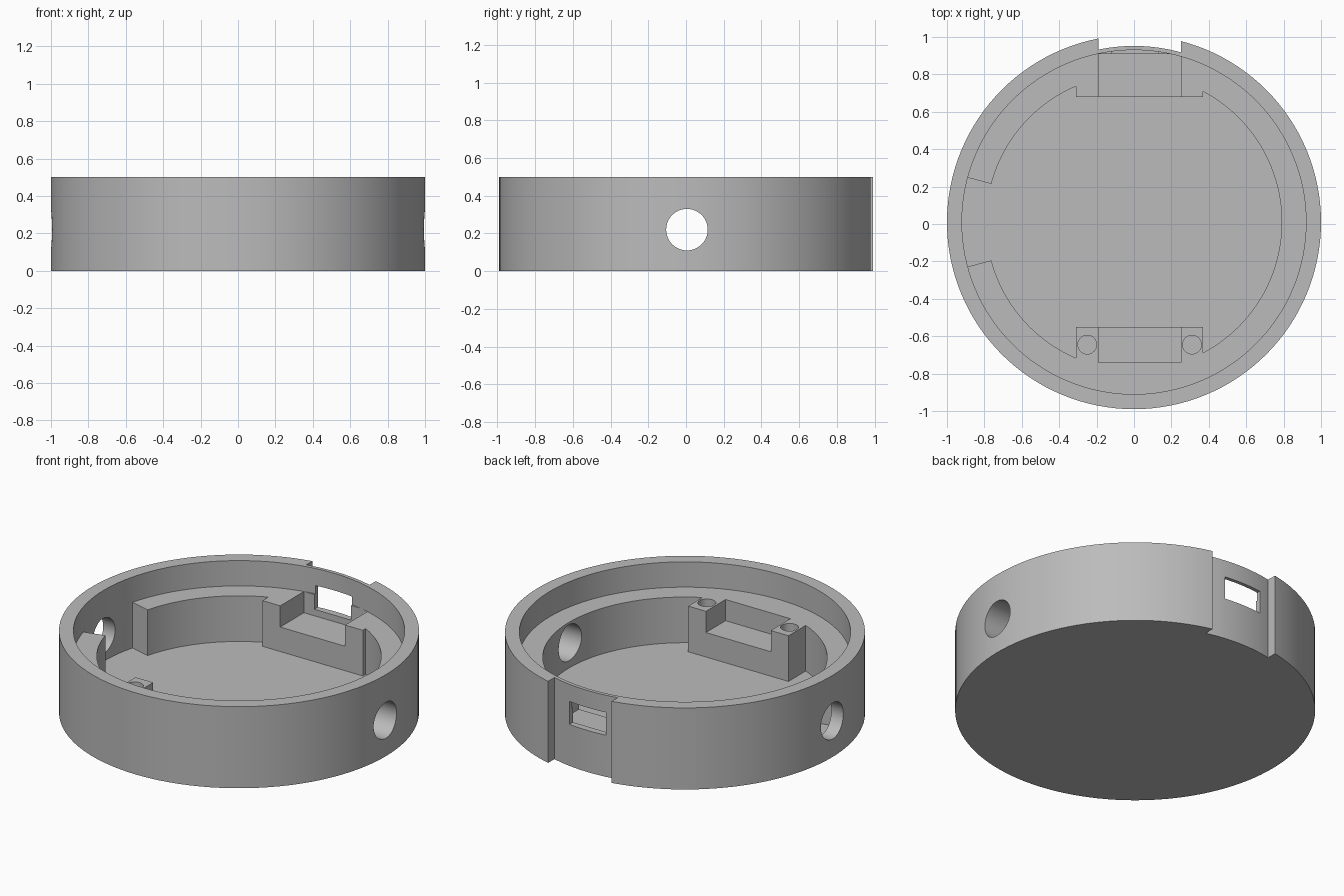
import bpy, bmesh, math
from mathutils import Matrix

if "Cube" in bpy.data.objects:
    bpy.data.objects.remove(bpy.data.objects["Cube"], do_unlink=True)

CY = 0.01                       # centre of the round body in y
TOP, LEDGE, FLOOR, TRAY = 0.5, 0.345, 0.065, 0.215
LEFT, RIGHT = -0.19, 0.25       # sides of the board trays and the back notch


def make(name, bm):
    bmesh.ops.recalc_face_normals(bm, faces=bm.faces)
    mesh = bpy.data.meshes.new(name)
    bm.to_mesh(mesh)
    bm.free()
    ob = bpy.data.objects.new(name, mesh)
    bpy.context.collection.objects.link(ob)
    return ob


def disc(name, r, z0, z1, x=0, y=CY, sides=128):
    bm = bmesh.new()
    bmesh.ops.create_cone(bm, cap_ends=True, segments=sides, radius1=r, radius2=r,
                          depth=z1 - z0, matrix=Matrix.Translation((x, y, (z0 + z1) / 2)))
    return make(name, bm)


def prism(name, outline, z0, z1):
    bm = bmesh.new()
    face = bm.faces.new([bm.verts.new((x, y, z0)) for x, y in outline])
    new = bmesh.ops.extrude_face_region(bm, geom=[face])["geom"]
    bmesh.ops.translate(bm, vec=(0, 0, z1 - z0),
                        verts=[v for v in new if isinstance(v, bmesh.types.BMVert)])
    return make(name, bm)


def box(name, x0, x1, y0, y1, z0, z1):
    return prism(name, [(x0, y0), (x1, y0), (x1, y1), (x0, y1)], z0, z1)


def combine(target, tool, operation="DIFFERENCE"):
    mod = target.modifiers.new("cut", "BOOLEAN")
    mod.operation, mod.solver, mod.object = operation, "EXACT", tool
    bpy.context.view_layer.objects.active = target
    bpy.ops.object.modifier_apply(modifier=mod.name)
    bpy.data.objects.remove(tool, do_unlink=True)


# Round case with a wide upper bore
case = disc("round_case", 1.0, 0, TOP)
combine(case, disc("upper_bore", 0.92, LEDGE, 0.6))

# Lower bore, leaving the two mounting blocks standing
bore = disc("lower_bore", 0.79, FLOOR, 0.4)
for y0, y1 in ((0.68, 1), (-1, -0.55)):
    combine(bore, box("block", -0.31, 0.37, y0, y1, 0, 0.6))
combine(case, bore)

# Wedge gap through the ledge on one side
gap = disc("ledge_gap", 0.92, FLOOR, 0.4)
reach = 1.2
spread = reach * math.tan(math.radians(15))
wedge = prism("wedge", [(0, CY), (-reach, CY + spread), (-reach, CY - spread)], 0, 0.6)
combine(gap, wedge, "INTERSECT")
combine(case, gap)

# Trays in the mounting blocks
combine(case, box("back_tray", LEFT, RIGHT, 0.6, 0.91, TRAY, LEDGE))
combine(case, box("front_tray", LEFT, RIGHT, -0.74, -0.5, TRAY, 0.4))

# Screw holes in the front block
for x in (-0.25, 0.31):
    combine(case, disc("screw_hole", 0.05, 0.15, 0.4, x, -0.645, 32))

# Shallow notch down the outside of the back, with a port window
notch = box("back_notch", LEFT, RIGHT, 0.6, 1.2, -0.1, 0.6)
combine(notch, disc("notch_floor", 0.942, -0.2, 0.7))
combine(case, notch)
combine(case, box("port_window", -0.12, 0.13, 0.85, 1.1, 0.255, 0.395))

# Round cable holes through both sides
tunnel = disc("cable_hole", 0.11, -1.3, 1.3, 0, 0, 64)
tunnel.data.transform(Matrix.Translation((0, 0.005, 0.22)) @ Matrix.Rotation(math.pi / 2, 4, "Y"))
combine(case, tunnel)

# Plain grey finish
grey = bpy.data.materials.new("plain_grey")
grey.use_nodes = True
colour = (0.5, 0.5, 0.5, 1)
grey.diffuse_color = colour
grey.node_tree.nodes["Principled BSDF"].inputs["Base Color"].default_value = colour
case.data.materials.clear()
case.data.materials.append(grey)

bpy.ops.object.select_all(action="DESELECT")
case.select_set(True)
bpy.context.view_layer.objects.active = case
bpy.ops.object.shade_smooth_by_angle(angle=math.radians(30))
